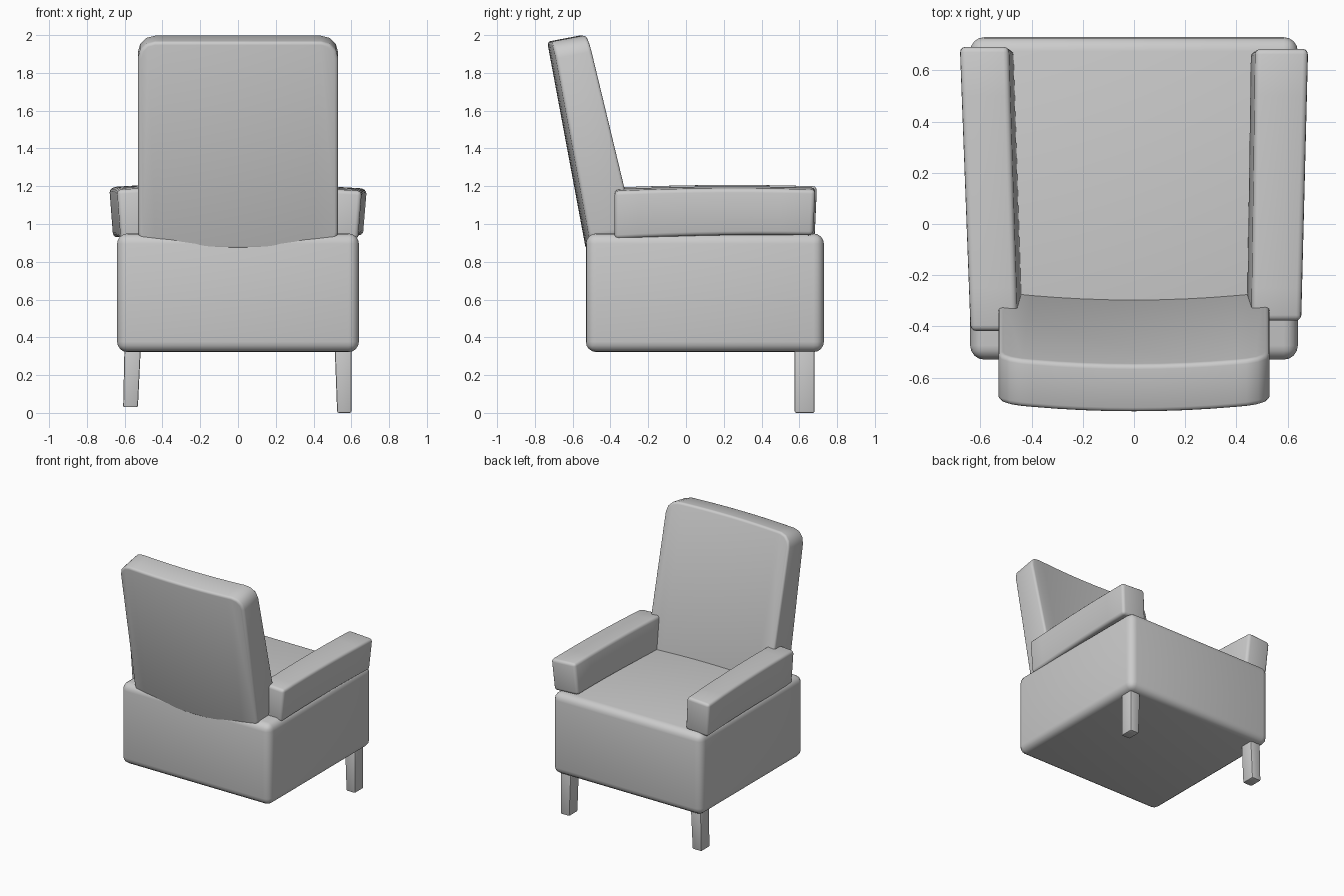
import bpy, bmesh
from mathutils import Vector

if "Cube" in bpy.data.objects:
    bpy.data.objects.remove(bpy.data.objects["Cube"])


def block(name, corner, bevel, segs, cuts=None, warp=None, depth_round=0):
    """Six-sided block: corner(sx, sy, sz) gives each corner position."""
    bm = bmesh.new()
    bmesh.ops.create_cube(bm, size=2)
    for v in bm.verts:
        v.co = Vector(corner(*[1 if c > 0 else -1 for c in v.co]))
    if depth_round:  # round the outline seen along y first
        edges = [e for e in bm.edges
                 if abs(e.verts[0].co.x - e.verts[1].co.x) < 0.01
                 and abs(e.verts[0].co.y - e.verts[1].co.y) > 0.1
                 and abs(e.verts[0].co.z - e.verts[1].co.z) < 0.2]
        bmesh.ops.bevel(bm, geom=edges, offset=depth_round, segments=3,
                        profile=0.5, affect='EDGES')
        bm.normal_update()
        edges = [e for e in bm.edges if e.calc_face_angle(0) > 1.0]
    else:
        edges = bm.edges[:]
    bmesh.ops.bevel(bm, geom=edges, offset=bevel, segments=segs,
                    profile=0.5, affect='EDGES')
    if cuts:  # extra loops so the block can be bent
        axis, places = cuts
        normal = Vector((axis == 'x', axis == 'y', 0))
        for p in places:
            bmesh.ops.bisect_plane(bm, geom=bm.verts[:] + bm.edges[:] + bm.faces[:],
                                   plane_co=normal * p, plane_no=normal)
    if warp:
        for v in bm.verts:
            v.co += Vector(warp(v.co))
    mesh = bpy.data.meshes.new(name)
    bm.to_mesh(mesh)
    bm.free()
    ob = bpy.data.objects.new(name, mesh)
    bpy.context.collection.objects.link(ob)
    bpy.context.view_layer.objects.active = ob
    bpy.ops.object.select_all(action='DESELECT')
    ob.select_set(True)
    bpy.ops.object.shade_smooth_by_angle(angle=0.6)
    return ob


# Seat body: big soft-edged box
block("seat",
      lambda x, y, z: (0.64 * x, 0.73 if y > 0 else -0.53, 0.95 if z > 0 else 0.322),
      0.055, 4)

# Backrest: reclined, tapering slab, bowed across its width
back_section = {(-1, -1): (-0.53, 0.865), (1, -1): (-0.285, 0.90),
                (-1, 1): (-0.735, 1.965), (1, 1): (-0.55, 2.0)}
block("backrest",
      lambda x, y, z: (0.53 * x, *back_section[(y, z)]),
      0.018, 3,
      cuts=('x', [-0.4, -0.3, -0.2, -0.1, 0, 0.1, 0.2, 0.3, 0.4]),
      warp=lambda c: (0, 0.11 * c.x ** 2, 0),
      depth_round=0.09)


# Armrests: slightly splayed and tilted bars, each with its own measurements
def arm(name, side, y_back, y_front, outer, inner, low, high):
    def corner(x, y, z):
        end = 1 if y > 0 else 0
        is_outer = x == side
        px = (outer if is_outer else inner)[end]
        px += 0 if z > 0 else -0.02
        py = (y_front - (0.012 if z < 0 else 0)) if end else y_back
        pz = (high if z > 0 else low) - (0.012 if is_outer else 0)
        return (side * px, py, pz + (0.012 if end and z < 0 else 0))
    block(name, corner, 0.022, 3,
          cuts=('y', [-0.25, -0.1, 0.05, 0.2, 0.35, 0.5]),
          warp=lambda c: (0, 0, -0.035 * (c.y - 0.25) ** 2))


arm("right_armrest", 1, -0.378, 0.685, (0.655, 0.682), (0.46, 0.475), 0.945, 1.2)
arm("left_armrest", -1, -0.418, 0.693, (0.64, 0.682), (0.455, 0.49), 0.935, 1.208)


# Front legs: slim posts, one slightly shorter
def leg(name, x_bottom, x_top, z_bottom):
    block(name,
          lambda x, y, z: ((x_top if z > 0 else x_bottom)[x > 0],
                           0.68 if y > 0 else 0.575,
                           0.40 if z > 0 else z_bottom),
          0.008, 2)


leg("right_leg", (0.525, 0.60), (0.51, 0.60), 0.0)
leg("left_leg", (-0.608, -0.53), (-0.60, -0.512), 0.03)
